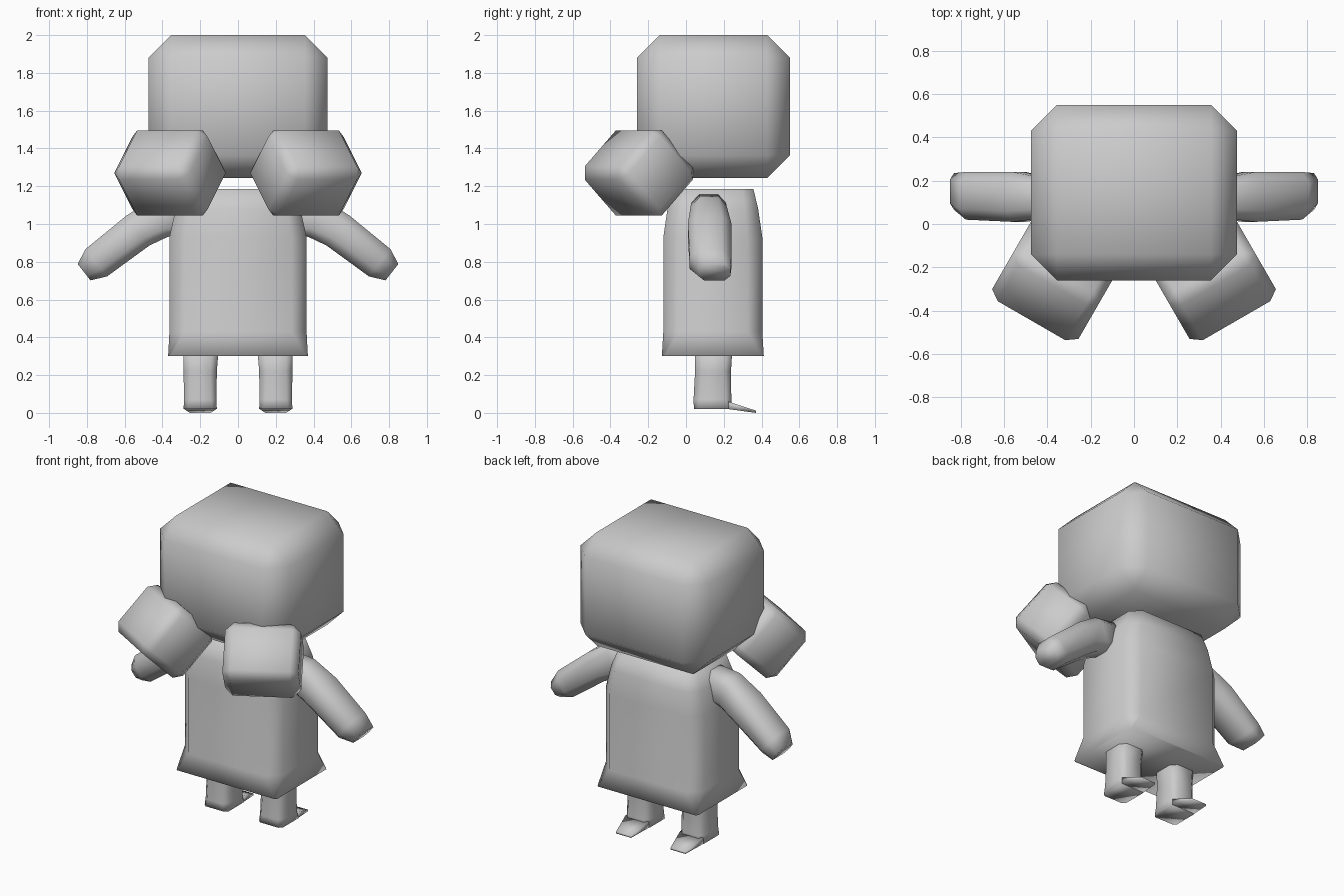
import bpy
import bmesh
from math import radians
from mathutils import Matrix, Vector

if "Cube" in bpy.data.objects:
    bpy.data.objects.remove(bpy.data.objects["Cube"], do_unlink=True)

grey = bpy.data.materials.new("plain grey")
grey.use_nodes = True
grey.diffuse_color = (0.6, 0.6, 0.6, 1)
grey.node_tree.nodes["Principled BSDF"].inputs["Base Color"].default_value = (0.6, 0.6, 0.6, 1)


def finish(bm, name):
    """Turn a bmesh into a smooth grey object."""
    bmesh.ops.recalc_face_normals(bm, faces=bm.faces)
    for face in bm.faces:
        face.smooth = True
    mesh = bpy.data.meshes.new(name)
    bm.to_mesh(mesh)
    bm.free()
    mesh.materials.append(grey)
    obj = bpy.data.objects.new(name, mesh)
    bpy.context.collection.objects.link(obj)
    return obj


def soft_box(name, center, size, bevel, turn=Matrix()):
    """Box with every edge chamfered once."""
    bm = bmesh.new()
    bmesh.ops.create_cube(bm, size=1)
    bmesh.ops.scale(bm, vec=size, verts=bm.verts)
    bmesh.ops.bevel(bm, geom=bm.edges[:], offset=bevel, segments=1, affect='EDGES')
    bm.transform(Matrix.Translation(center) @ turn)
    return finish(bm, name)


def loft(name, rings, across, side=1):
    """Skin chamfered rectangles: (center, half width, half depth, chamfer, axis of width)."""
    bm = bmesh.new()
    loops = []
    for center, w, d, c, axis in rings:
        u = Vector(axis or across).normalized()
        v = Vector((0, 1, 0))
        corners = [(w, d - c), (w - c, d), (c - w, d), (-w, d - c),
                   (-w, c - d), (c - w, -d), (w - c, -d), (w, c - d)]
        loop = []
        for a, b in corners:
            p = Vector(center) + u * a + v * b
            loop.append(bm.verts.new((p.x * side, p.y, p.z)))
        loops.append(loop)
    for low, high in zip(loops, loops[1:]):
        for i in range(8):
            j = (i + 1) % 8
            bm.faces.new((low[i], low[j], high[j], high[i]))
    bm.faces.new(loops[0])
    bm.faces.new(loops[-1])
    return finish(bm, name)


# Head
soft_box("head", (0, 0.145, 1.622), (0.95, 0.81, 0.755), 0.12)

# Body: tapered shoulders and a square, slightly flared hem
loft("body", [
    ((0, 0.142, 0.30), 0.37, 0.27, 0.012, None),
    ((0, 0.142, 0.43), 0.363, 0.262, 0.08, None),
    ((0, 0.142, 0.93), 0.363, 0.262, 0.08, None),
    ((0, 0.142, 1.08), 0.33, 0.24, 0.07, None),
    ((0, 0.142, 1.185), 0.29, 0.215, 0.06, None),
], (1, 0, 0))

for side, label in ((1, "left"), (-1, "right")):
    # Cheek block: tipped on edge and turned outward
    soft_box(label + "_cheek_block", (side * 0.36, -0.25, 1.27), (0.46, 0.37, 0.37), 0.05,
             Matrix.Rotation(side * radians(30), 4, 'Z') @ Matrix.Rotation(radians(45), 4, 'X'))

    # Arm: sloping tube with a blunt hand
    loft(label + "_arm", [
        ((0.26, 0.12, 1.06), 0.10, 0.09, 0.04, (0.1, 0, 1)),
        ((0.41, 0.12, 1.035), 0.11, 0.095, 0.045, (0.35, 0, 1)),
        ((0.53, 0.125, 0.965), 0.10, 0.115, 0.05, None),
        ((0.75, 0.13, 0.795), 0.092, 0.11, 0.05, None),
        ((0.815, 0.15, 0.745), 0.055, 0.085, 0.03, None),
    ], (0.62, 0, 0.79), side)

    # Leg
    loft(label + "_leg", [
        ((0.2, 0.142, 0.02), 0.088, 0.10, 0.02, None),
        ((0.2, 0.14, 0.07), 0.086, 0.10, 0.03, None),
        ((0.2, 0.143, 0.22), 0.088, 0.095, 0.035, None),
        ((0.196, 0.147, 0.36), 0.095, 0.10, 0.035, None),
    ], (1, 0, 0), side)

    # Foot flap: thin wedge reaching backward
    bm = bmesh.new()
    bmesh.ops.create_cube(bm, size=1)
    for vert in bm.verts:
        back = vert.co.y > 0
        top = vert.co.z > 0
        vert.co.x = side * 0.2 + vert.co.x * (0.11 if back else 0.17)
        vert.co.y = 0.37 if back else 0.225
        vert.co.z = (0.012 if back else 0.06) if top else (0.0 if back else 0.02)
    finish(bm, label + "_foot_flap")
